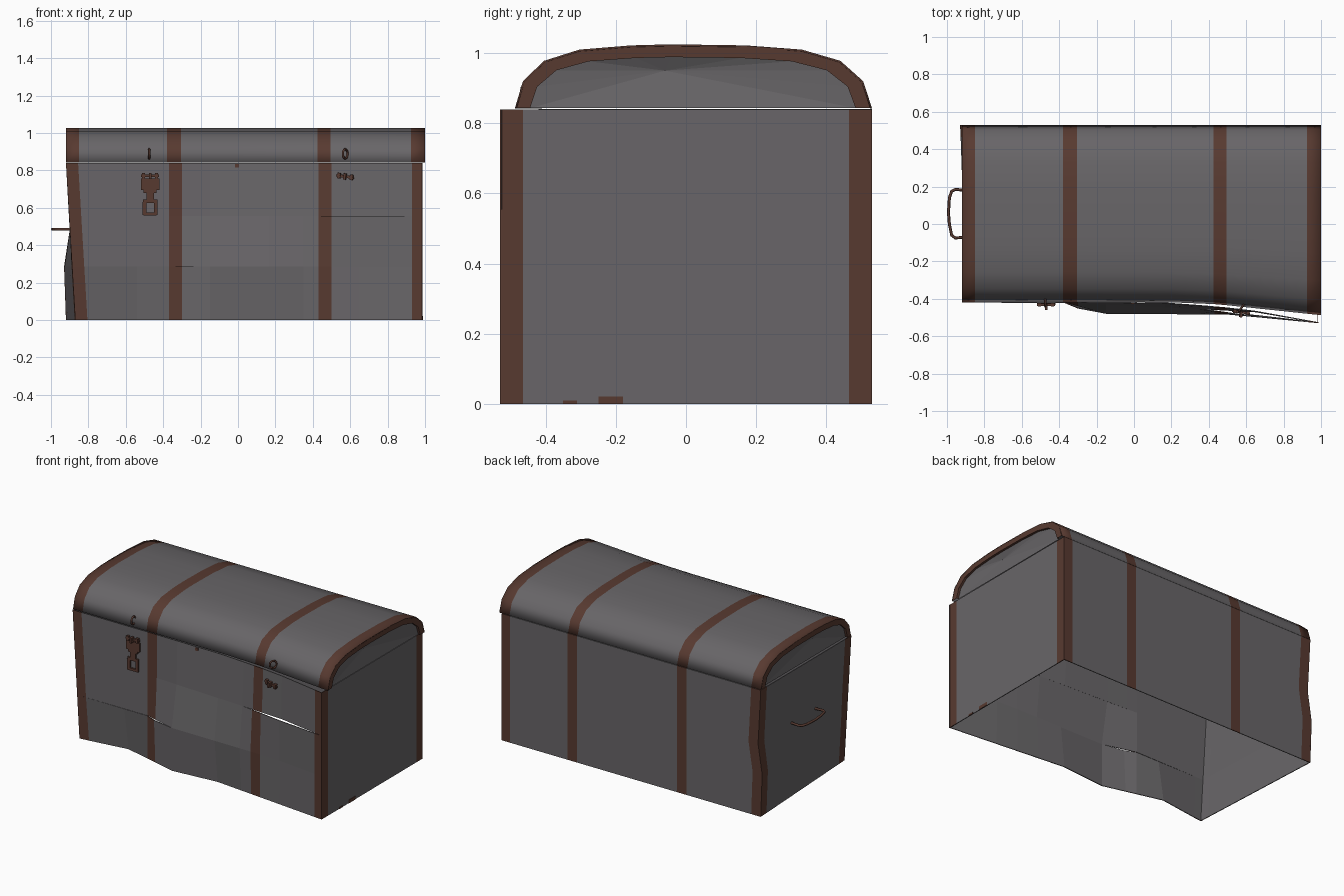
import bpy, bmesh, math
from mathutils import Matrix, Vector, Euler

if "Cube" in bpy.data.objects:
    bpy.data.objects.remove(bpy.data.objects["Cube"])


def material(name, rgb):
    m = bpy.data.materials.new(name)
    m.diffuse_color = (*rgb, 1)
    m.use_nodes = True
    m.node_tree.nodes["Principled BSDF"].inputs["Base Color"].default_value = m.diffuse_color
    return m


GREY = material("weathered grey", (0.138, 0.131, 0.138))
BROWN = material("rusty brown", (0.097, 0.042, 0.030))


def lerp(table, x):
    """Piecewise-linear lookup in [(x, value), ...]."""
    if x <= table[0][0]:
        return table[0][1]
    for (x0, v0), (x1, v1) in zip(table, table[1:]):
        if x <= x1:
            return v0 + (v1 - v0) * (x - x0) / (x1 - x0)
    return table[-1][1]


def finish(name, bm, mats, smooth=False, thickness=0.0):
    me = bpy.data.meshes.new(name)
    bm.to_mesh(me)
    bm.free()
    for m in mats:
        me.materials.append(m)
    ob = bpy.data.objects.new(name, me)
    bpy.context.collection.objects.link(ob)
    if thickness:
        s = ob.modifiers.new("lining", 'SOLIDIFY')   # plain grey inner lining
        s.thickness, s.offset = thickness, -1
        s.material_offset = 2
    if smooth:
        bpy.ops.object.select_all(action='DESELECT')
        bpy.context.view_layer.objects.active = ob
        ob.select_set(True)
        bpy.ops.object.shade_smooth_by_angle(angle=math.radians(35))
    return ob


def sheet(name, rows, bands, smooth=False):
    """Skin rows of points; columns listed in bands become brown straps."""
    bm = bmesh.new()
    vs = [[bm.verts.new(p) for p in row] for row in rows]
    for a, b in zip(vs, vs[1:]):
        for c in range(len(a) - 1):
            f = bm.faces.new((a[c], a[c + 1], b[c + 1], b[c]))
            f.material_index = 1 if c in bands else 0
    return finish(name, bm, [GREY, BROWN, GREY, GREY], smooth, 0.005)


def parts(name, boxes, loc=(0, 0, 0), rot=(0, 0, 0)):
    """Several boxes (centre, size) joined into one brown object."""
    bm = bmesh.new()
    for c, s in boxes:
        bmesh.ops.create_cube(bm, size=1, matrix=Matrix.Translation(c) @ Matrix.Diagonal((*s, 1)))
    bm.transform(Matrix.Translation(loc) @ Euler(rot).to_matrix().to_4x4())
    return finish(name, bm, [BROWN])


def rod(name, pts, radius, cyclic=False):
    cu = bpy.data.curves.new(name, 'CURVE')
    cu.dimensions = '3D'
    cu.bevel_depth, cu.bevel_resolution, cu.use_fill_caps = radius, 1, True
    sp = cu.splines.new('POLY')
    sp.points.add(len(pts) - 1)
    for p, q in zip(sp.points, pts):
        p.co = (*q, 1)
    sp.use_cyclic_u = cyclic
    cu.materials.append(BROWN)
    ob = bpy.data.objects.new(name, cu)
    bpy.context.collection.objects.link(ob)
    return ob


H = 0.84
LEVELS = [0, 0.285, 0.48, H]
BACK_LEFT = [(0, -0.92), (0.285, -0.93), (0.48, -0.90), (H, -0.92)]


def front_left(z):
    return -0.92 + 0.05 * (1 - z / H)


# warped front wall: three planks that gape apart at the seams
TOP = [(-0.92, -0.42), (-0.36, -0.42), (0.2, -0.425), (0.6, -0.46), (0.985, -0.53)]
UPPER = [(-0.92, -0.42), (-0.37, -0.42), (0.35, -0.455), (0.65, -0.472), (0.93, -0.52), (0.985, -0.53)]
MID_TOP = [(-0.92, -0.42), (-0.37, -0.42), (0.35, -0.455), (0.65, -0.498), (0.93, -0.525), (0.985, -0.53)]
MID_LOW = [(-0.92, -0.42), (-0.37, -0.42), (-0.15, -0.48), (0.6, -0.485), (0.985, -0.53)]
LOW_TOP = [(-0.92, -0.42), (-0.37, -0.423), (-0.30, -0.452), (-0.15, -0.48), (0.6, -0.485), (0.985, -0.53)]
BOTTOM = [(-0.92, -0.42), (-0.54, -0.376), (-0.15, -0.478), (0.165, -0.45), (0.985, -0.53)]
COLS = [-0.92, -0.855, -0.54, -0.37, -0.30, -0.15, 0.165, 0.35, 0.43, 0.50, 0.65, 0.93, 0.985]


def front_row(table, z):
    shift = front_left(z) + 0.92
    return [(x + (shift if i < 2 else 0), lerp(table, x), z) for i, x in enumerate(COLS)]


for name, lo, z0, hi, z1 in (("front_plank_low", BOTTOM, 0, LOW_TOP, 0.285),
                             ("front_plank_middle", MID_LOW, 0.285, MID_TOP, 0.555),
                             ("front_plank_top", UPPER, 0.555, TOP, H)):
    sheet(name, [front_row(lo, z0), front_row(hi, z1)], {0, 3, 8, 11})

# right, back and left walls
sheet("right_wall", [[(0.985, y, z) for y in (-0.53, -0.465, 0.465, 0.53)] for z in (0, H)], {0, 2})
sheet("back_wall", [[(x, 0.53, z) for x in (0.985, 0.92, 0.50, 0.43, -0.305, -0.375)]
                    + [(lerp(BACK_LEFT, z) + d, 0.53, z) for d in (0.07, 0)] for z in LEVELS], {0, 2, 4, 6})
rows = []
for z in LEVELS:
    a, b = lerp(BACK_LEFT, z), front_left(z)
    rows.append([(a + (b - a) * (0.53 - y) / 0.95, y, z) for y in (0.53, 0.465, -0.355, -0.42)])
sheet("left_wall", rows, {0, 2})

# domed lid, its front sagging inwards towards the left
HALF = [(0.53, 0.843), (0.505, 0.92), (0.44, 0.978), (0.33, 1.01), (0.17, 1.022)]
ARCH = [(-y, z) for y, z in HALF] + [(-0.05, 1.025)] + HALF[::-1]
SQUEEZE = [(-0.92, 0.785), (0.2, 0.79), (0.45, 0.81), (0.7, 0.86), (1.0, 0.92)]


def arch(x, at=None, ky=1.0, kz=1.0):
    k = lerp(SQUEEZE, x)
    return [Vector((x if at is None else at, (y * k if y < 0 else y) * ky, 0.843 + (z - 0.843) * kz))
            for y, z in ARCH]


LID_X = [-0.92, -0.85, -0.38, -0.305, 0.0, 0.2, 0.425, 0.495, 0.7, 0.925, 1.0]
sheet("lid", list(zip(*[arch(x) for x in LID_X])), {0, 2, 6, 9}, smooth=True)

# lid ends: flat rim band with a dented panel set inside
for name, x, s in (("lid_end_left", -0.92, 1), ("lid_end_right", 1.0, -1)):
    bm = bmesh.new()
    loops = [[bm.verts.new(p) for p in arch(x, at, ky, kz)] for at, ky, kz in
             ((x, 1, 1), (x, 0.912, 0.8), (x + s * 0.015, 0.912, 0.8))]
    for a, b in zip(loops, loops[1:]):
        for i in range(len(a) - 1):
            bm.faces.new((a[i], a[i + 1], b[i + 1], b[i])).material_index = 1
    mid = bm.verts.new((x + s * 0.035, -0.06, 0.95))
    ring = loops[-1]
    for i in range(len(ring)):
        bm.faces.new((ring[i], ring[(i + 1) % len(ring)], mid))
    bmesh.ops.recalc_face_normals(bm, faces=bm.faces)
    finish(name, bm, [GREY, BROWN])

# hasp and staples on the front
STAPLE = [((0, 0, 0), (0.095, 0.012, 0.014)), ((0, -0.012, 0), (0.014, 0.03, 0.034)),
          ((-0.034, 0, 0), (0.016, 0.018, 0.03)), ((0.034, 0, 0), (0.016, 0.018, 0.03))]
parts("staple_left", STAPLE, (-0.47, -0.432, 0.77))
parts("staple_right", STAPLE, (0.573, -0.472, 0.767), (0, math.radians(8), math.radians(-8)))
parts("hasp", [((0, 0, 0.725), (0.098, 0.012, 0.06)), ((0, 0, 0.69), (0.07, 0.012, 0.02)),
               ((0, 0, 0.66), (0.04, 0.012, 0.06)), ((0, 0, 0.635), (0.078, 0.012, 0.018)),
               ((-0.03, 0, 0.595), (0.02, 0.012, 0.07)), ((0.03, 0, 0.595), (0.02, 0.012, 0.07)),
               ((0, 0, 0.567), (0.07, 0.012, 0.016))], (-0.47, -0.428, 0))

# rings on the lid
for name, x, y, turn in (("ring_left", -0.475, -0.418, 90), ("ring_right", 0.573, -0.45, 55)):
    t = math.radians(turn)
    rod(name, [(x + 0.022 * math.cos(a) * math.cos(t), y + 0.022 * math.cos(a) * math.sin(t),
                0.888 + 0.025 * math.sin(a)) for a in (i * math.tau / 12 for i in range(12))], 0.006, True)

# carrying handle on the left end
rod("side_handle", [(-0.90, -0.07, 0.485), (-0.955, -0.075, 0.485), (-0.975, -0.06, 0.485),
                    (-0.987, 0.0, 0.485), (-0.992, 0.06, 0.485), (-0.987, 0.14, 0.485),
                    (-0.975, 0.175, 0.485), (-0.955, 0.185, 0.485), (-0.90, 0.18, 0.485)], 0.008)

# small rust patches
parts("rust_patch_right", [((0.986, -0.215, 0.011), (0.004, 0.07, 0.022)),
                           ((0.986, -0.33, 0.005), (0.004, 0.04, 0.01))])
parts("rust_patch_front", [((-0.005, -0.424, 0.825), (0.02, 0.006, 0.02))])
